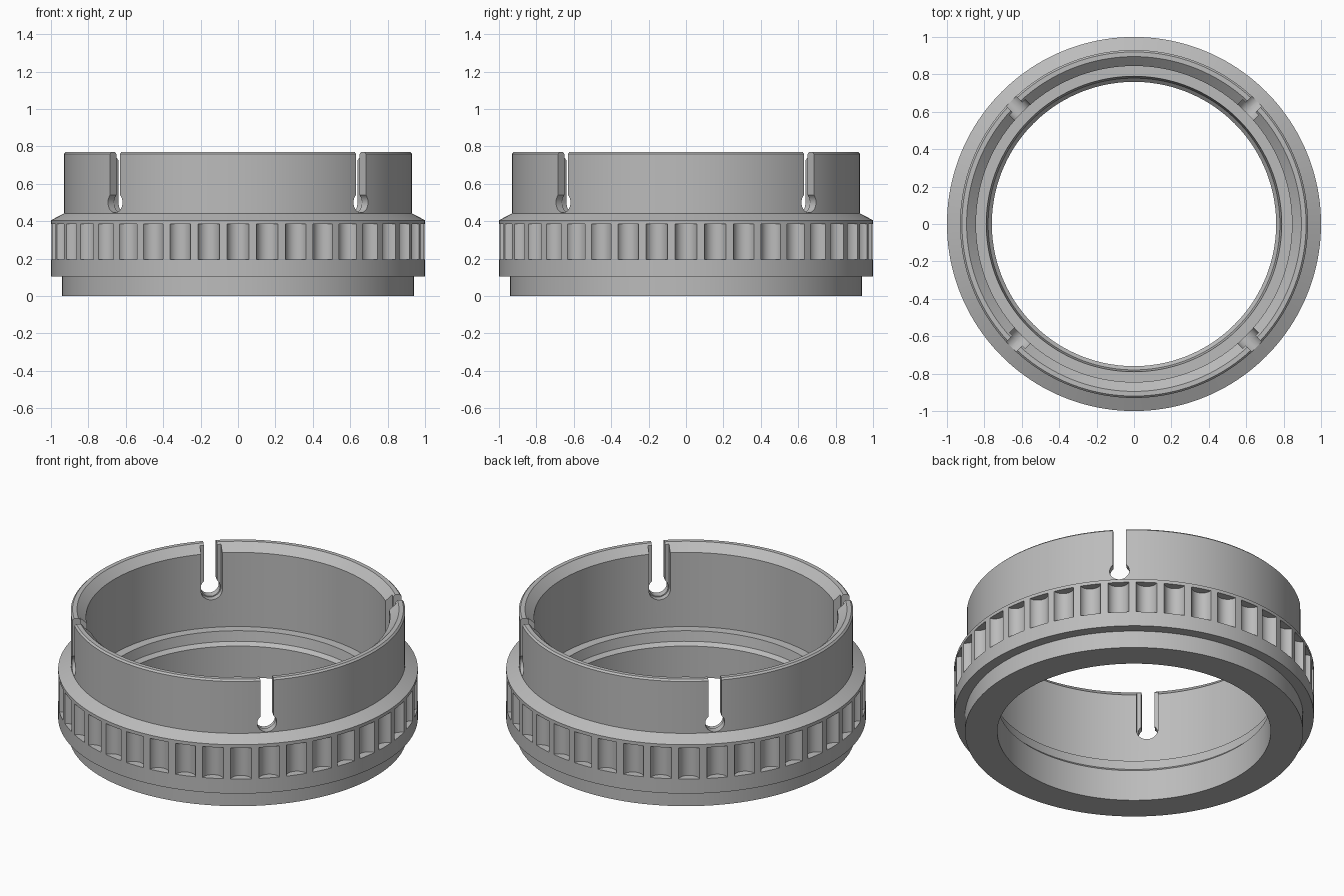
import bpy, bmesh
from math import sin, cos, pi, radians, asin
from mathutils import Matrix, Vector

if "Cube" in bpy.data.objects:
    bpy.data.objects.remove(bpy.data.objects["Cube"])

grey = bpy.data.materials.new("satin grey")
grey.use_nodes = True
colour = (0.5, 0.5, 0.5, 1)
grey.diffuse_color = colour
grey.node_tree.nodes["Principled BSDF"].inputs["Base Color"].default_value = colour


def make_object(name, bm):
    bmesh.ops.recalc_face_normals(bm, faces=bm.faces)
    mesh = bpy.data.meshes.new(name)
    bm.to_mesh(mesh)
    bm.free()
    obj = bpy.data.objects.new(name, mesh)
    mesh.materials.append(grey)
    bpy.context.collection.objects.link(obj)
    return obj


def lathe(name, profile, steps=160):
    bm = bmesh.new()
    rings = [[bm.verts.new((r * cos(2 * pi * i / steps), r * sin(2 * pi * i / steps), z))
              for r, z in profile] for i in range(steps)]
    n = len(profile)
    for i in range(steps):
        a, b = rings[i], rings[(i + 1) % steps]
        for j in range(n):
            k = (j + 1) % n
            bm.faces.new((a[j], b[j], b[k], a[k]))
    return make_object(name, bm)


def keyhole(half_width, radius, centre_z, top):
    """Slot outline open at the top with a round lower end."""
    start = pi / 2 + asin(half_width / radius)
    sweep = 2 * pi - 2 * asin(half_width / radius)
    arc = [(radius * cos(start + sweep * i / 24), centre_z + radius * sin(start + sweep * i / 24))
           for i in range(25)]
    return [(-half_width, top)] + arc + [(half_width, top)]


def radial_cutter(name, outline, inner, outer):
    """Outline extruded along the radius, repeated on the four diagonals."""
    bm = bmesh.new()
    for quarter in range(4):
        turn = Matrix.Rotation(radians(45 + 90 * quarter), 3, 'Z')
        face = bm.faces.new([bm.verts.new(turn @ Vector((inner, x, z))) for x, z in outline])
        out = bmesh.ops.extrude_face_region(bm, geom=[face])
        moved = [v for v in out["geom"] if isinstance(v, bmesh.types.BMVert)]
        bmesh.ops.translate(bm, verts=moved, vec=turn @ Vector((outer - inner, 0, 0)))
    return make_object(name, bm)


def cut(target, cutter):
    cutter.hide_render = True
    mod = target.modifiers.new(cutter.name, 'BOOLEAN')
    mod.operation = 'DIFFERENCE'
    mod.solver = 'EXACT'
    mod.object = cutter
    bpy.context.view_layer.objects.active = target
    bpy.ops.object.modifier_apply(modifier=mod.name)
    bpy.data.objects.remove(cutter)


# Turned body: foot, grip band, sloped shoulder, collar, stepped bore
ring = lathe("collar_ring", [
    (0.94, 0), (0.94, 0.105), (1, 0.105), (1, 0.405), (0.93, 0.442), (0.93, 0.76),
    (0.92, 0.77), (0.895, 0.77), (0.845, 0.725), (0.845, 0.27), (0.79, 0.27),
    (0.78, 0.21), (0.76, 0.19), (0.76, 0)])

# Scalloped grip pockets around the band
bm = bmesh.new()
pockets = 40
for i in range(pockets):
    a = 2 * pi * i / pockets
    place = Matrix.Translation((1.012 * cos(a), 1.012 * sin(a), 0.29)) @ Matrix.Rotation(a, 4, 'Z')
    bmesh.ops.create_cone(bm, cap_ends=True, segments=32, radius1=0.06, radius2=0.06,
                          depth=0.19, matrix=place)
cut(ring, make_object("grip_pockets", bm))

# Keyhole slots through the collar, widened on the inner side
cut(ring, radial_cutter("slots", keyhole(0.037, 0.055, 0.5, 0.9), 0.7, 1.1))
cut(ring, radial_cutter("slot_recesses", keyhole(0.06, 0.0605, 0.5, 0.9), 0.72, 0.882))

bpy.ops.object.select_all(action='DESELECT')
ring.select_set(True)
bpy.context.view_layer.objects.active = ring
bpy.ops.object.shade_smooth_by_angle(angle=radians(25))
